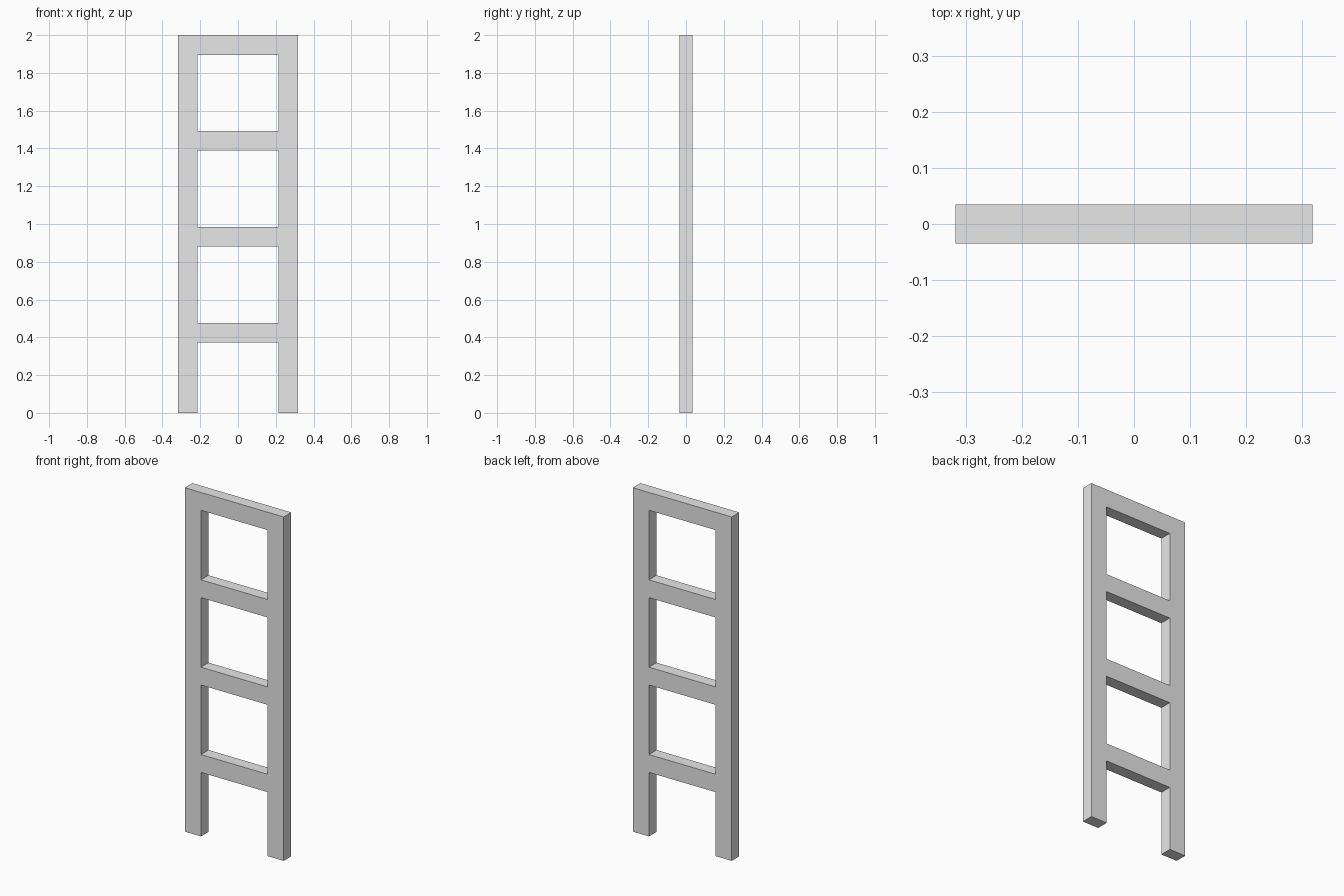
import bpy
import bmesh

cube = bpy.data.objects.get("Cube")
if cube:
    bpy.data.objects.remove(cube, do_unlink=True)

# Proportions
HALF_WIDTH = 0.318
HALF_DEPTH = 0.0345
HEIGHT = 2.0
BAR = 0.104
SPACING = 0.508
RUNGS = 4

# Plain grey paint
grey = bpy.data.materials.new("plain_grey")
grey.use_nodes = True
color = (0.8, 0.8, 0.8, 1.0)
grey.diffuse_color = color
grey.node_tree.nodes["Principled BSDF"].inputs["Base Color"].default_value = color

# Levels where rungs start and end, from the floor to the top rung
levels = [0.0]
for i in reversed(range(RUNGS)):
    top = HEIGHT - i * SPACING
    levels += [top - BAR, top]
columns = [-HALF_WIDTH, BAR - HALF_WIDTH, HALF_WIDTH - BAR, HALF_WIDTH]

# Flat front silhouette: two rails joined by rungs, with open gaps
bm = bmesh.new()
grid = [[bm.verts.new((x, -HALF_DEPTH, z)) for x in columns] for z in levels]
for row in range(len(levels) - 1):
    for col in range(3):
        is_gap = col == 1 and row % 2 == 0
        if not is_gap:
            low, high = grid[row], grid[row + 1]
            bm.faces.new((low[col], low[col + 1], high[col + 1], high[col]))

# Give the frame its thickness
result = bmesh.ops.extrude_face_region(bm, geom=bm.faces[:], use_keep_orig=True)
back = [v for v in result["geom"] if isinstance(v, bmesh.types.BMVert)]
bmesh.ops.translate(bm, verts=back, vec=(0, 2 * HALF_DEPTH, 0))
bmesh.ops.recalc_face_normals(bm, faces=bm.faces[:])

mesh = bpy.data.meshes.new("ladder_frame")
bm.to_mesh(mesh)
bm.free()
mesh.materials.append(grey)
ladder = bpy.data.objects.new("ladder_frame", mesh)
bpy.context.collection.objects.link(ladder)
